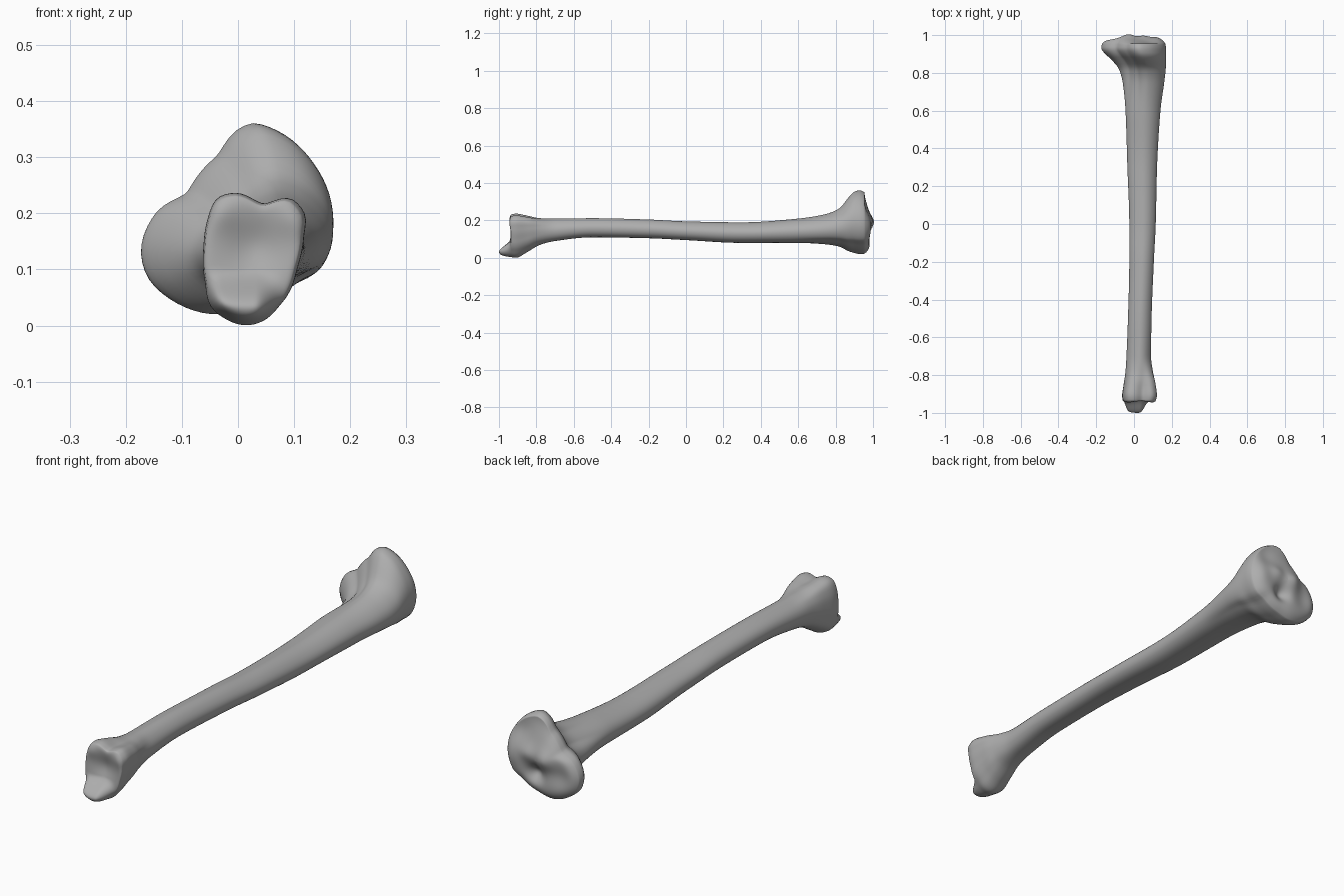
import bpy, bmesh, math

SIDES = 72        # points around the bone
CAP_RINGS = 28    # rings closing each end

# Cross-section outlines (x, z), any scale
HEAD = [(-.175, .12), (-.15, .2), (-.09, .24), (-.04, .3), (0, .35), (.035, .362), (.08, .345),
        (.14, .29), (.17, .23), (.172, .15), (.15, .1), (.1, .07), (.03, .035), (-.05, .02),
        (-.12, .045), (-.16, .08)]
SHAFT = [(1, -.1), (.8, .55), (.2, 1), (-.4, .85), (-.9, .4), (-1, -.2), (-.7, -.8), (0, -1), (.7, -.8)]
FOOT = [(-.063, .13), (-.055, .19), (-.04, .225), (-.01, .237), (.045, .218), (.105, .222),
        (.122, .2), (.12, .16), (.105, .09), (.08, .04), (.05, .01), (.015, 0), (-.02, .01),
        (-.05, .035), (-.06, .08)]

# Bounds of the bone along its length: y, x min, x max, z min, z max
STATIONS = [
    (-.935, -.06, .116, .004, .232), (-.91, -.063, .122, 0, .237), (-.85, -.055, .115, .03, .226),
    (-.78, -.045, .1, .07, .212), (-.7, -.04, .09, .09, .21), (-.5, -.032, .093, .11, .212),
    (-.2, -.025, .105, .105, .205), (0, -.025, .115, .095, .195), (.3, -.035, .122, .08, .19),
    (.6, -.045, .14, .08, .21), (.75, -.06, .16, .072, .235), (.82, -.08, .168, .06, .265),
    (.87, -.12, .17, .035, .325), (.9, -.152, .17, .026, .355), (.93, -.174, .17, .02, .362),
    (.955, -.17, .166, .022, .352)]


def smoothstep(a, b, t):
    t = max(0, min(1, (t - a) / (b - a)))
    return t * t * (3 - 2 * t)


def bump(x, z, cx, cz, radius):
    return math.exp(-((x - cx) ** 2 + (z - cz) ** 2) / radius ** 2)


def interpolate(keys, t):
    """Smooth curve through keys (t, values...) that never overshoots."""
    i = 0
    while i < len(keys) - 2 and t > keys[i + 1][0]:
        i += 1

    def rate(j, c):
        return (keys[j + 1][c] - keys[j][c]) / (keys[j + 1][0] - keys[j][0])

    def slope(j, c):
        if j == 0 or j == len(keys) - 1:
            return rate(min(j, len(keys) - 2), c)
        a, b = rate(j - 1, c), rate(j, c)
        return 2 * a * b / (a + b) if a * b > 0 else 0

    a, b = keys[i], keys[i + 1]
    h = b[0] - a[0]
    u = (t - a[0]) / h
    w = u * u * (3 - 2 * u)
    return [a[c] + (b[c] - a[c]) * w + h * u * (1 - u) * (slope(i, c) * (1 - u) - slope(i + 1, c) * u)
            for c in range(1, len(a))]


def fit(points):
    """Scale an outline to fill the square from -1 to 1."""
    lo = [min(p[k] for p in points) for k in (0, 1)]
    hi = [max(p[k] for p in points) for k in (0, 1)]
    return [tuple(2 * (p[k] - lo[k]) / (hi[k] - lo[k]) - 1 for k in (0, 1)) for p in points]


def resample(points):
    """Even angular samples of a closed outline."""
    polar = sorted((math.atan2(z, x), math.hypot(x, z)) for x, z in fit(points))
    turn = math.tau
    keys = ([(a - turn, r) for a, r in polar] + polar + [(a + turn, r) for a, r in polar])
    ring = []
    for k in range(SIDES):
        a = turn * k / SIDES
        r = interpolate(keys, a)[0]
        ring.append((r * math.cos(a), r * math.sin(a)))
    return ring


head, shaft, foot = resample(HEAD), resample(SHAFT), resample(FOOT)


def section(y):
    """Outline of the bone at a given place along its length."""
    h, f = smoothstep(.55, .88, y), smoothstep(-.7, -.9, y)
    mix = [tuple(h * p[k] + f * q[k] + (1 - h - f) * s[k] for k in (0, 1))
           for p, q, s in zip(head, foot, shaft)]
    x0, x1, z0, z1 = interpolate(STATIONS, y)
    return [((x0 + x1 + (x1 - x0) * u) / 2, (z0 + z1 + (z1 - z0) * v) / 2) for u, v in fit(mix)]


def head_relief(x, z):
    """Joint surface at the wide end: sockets, central spine, sloping crest."""
    return (.03 - .03 * smoothstep(.2, .36, z)
            + .02 * bump(x, z, -.03, .19, .04) + .012 * bump(x, z, .05, .2, .035)
            + .008 * bump(x, z, .13, .17, .05)
            - .03 * bump(x, z, .02, .12, .035) - .012 * bump(x, z, .1, .28, .05)
            - .012 * bump(x, z, -.1, .13, .05))


def foot_relief(x, z):
    """Joint surface at the narrow end with its hooked lower process."""
    hook = smoothstep(.1, .03, z) * smoothstep(-.07, -.03, x) * smoothstep(.085, .03, x)
    return (-.006 - .06 * hook + .018 * bump(x, z, .03, .14, .05)
            - .006 * bump(x, z, .1, .19, .03) - .006 * bump(x, z, -.03, .2, .03))


def add_cap(bm, rim, y, center, relief, sharpness):
    """Close an end with shrinking rings pushed out by a relief function."""
    cx, cz = center
    rings = [rim]
    for k in range(1, CAP_RINGS):
        s = 1 - (k / CAP_RINGS) ** 1.4
        ring = []
        for v in rim:
            x, z = cx + (v.co.x - cx) * s, cz + (v.co.z - cz) * s
            ring.append(bm.verts.new((x, y + relief(x, z) * (1 - s ** sharpness), z)))
        rings.append(ring)
    tip = bm.verts.new((cx, y + relief(cx, cz), cz))
    for a, b in zip(rings, rings[1:]):
        bridge(bm, a, b)
    for k in range(SIDES):
        bm.faces.new((rings[-1][k], rings[-1][(k + 1) % SIDES], tip))


def bridge(bm, a, b):
    for k in range(SIDES):
        n = (k + 1) % SIDES
        bm.faces.new((a[k], a[n], b[n], b[k]))


default = bpy.data.objects.get("Cube")
if default:
    bpy.data.objects.remove(default, do_unlink=True)

# Bone body: sections lofted along y, denser near the ends
bm = bmesh.new()
first, last = STATIONS[0][0], STATIONS[-1][0]
steps = 110
loops = []
for i in range(steps + 1):
    t = i / steps
    t = .5 * t + .5 * smoothstep(0, 1, t)
    y = first + (last - first) * t
    loops.append([bm.verts.new((x, y, z)) for x, z in section(y)])
for a, b in zip(loops, loops[1:]):
    bridge(bm, a, b)

# Joint surfaces at both ends
add_cap(bm, loops[0], first, (.025, .11), foot_relief, 14)
add_cap(bm, loops[-1], last, (0, .18), head_relief, 7)
bmesh.ops.recalc_face_normals(bm, faces=bm.faces)

mesh = bpy.data.meshes.new("leg_bone")
bm.to_mesh(mesh)
bm.free()
bone = bpy.data.objects.new("leg_bone", mesh)
bpy.context.collection.objects.link(bone)

# Plain grey surface
grey = bpy.data.materials.new("bone_grey")
grey.use_nodes = True
color = (.42, .42, .42, 1)
grey.diffuse_color = color
grey.node_tree.nodes["Principled BSDF"].inputs["Base Color"].default_value = color
mesh.materials.append(grey)

for polygon in mesh.polygons:
    polygon.use_smooth = True

# Soften the relief
soften = bone.modifiers.new("soften", "SMOOTH")
soften.factor = .5
soften.iterations = 2
